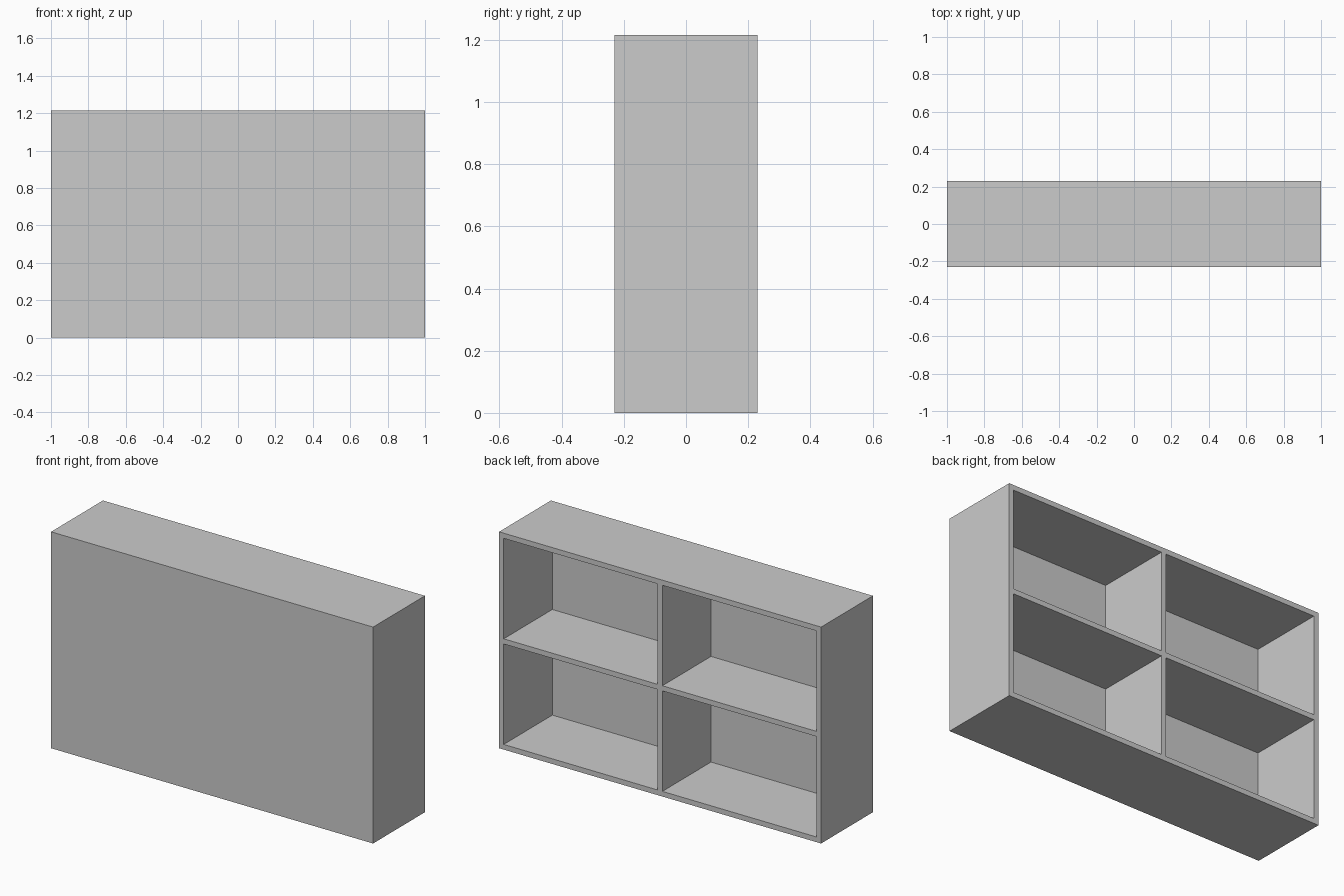
import bpy

if "Cube" in bpy.data.objects:
    bpy.data.objects.remove(bpy.data.objects["Cube"])

W, D, H = 2.0, 0.46, 1.215   # overall size
T = 0.029                    # board thickness
COLS, ROWS = 2, 2


def box(name, size, center):
    bpy.ops.mesh.primitive_cube_add(size=1, location=center)
    ob = bpy.context.object
    ob.name = name
    ob.scale = size
    bpy.ops.object.transform_apply(location=True, rotation=False, scale=True)
    return ob


# Shelf body: solid block, closed front panel at -y
shelf = box("shelf_unit", (W, D, H), (0, 0, H / 2))

# Compartments: equal openings cut in from the back
cw = (W - T * (COLS + 1)) / COLS
ch = (H - T * (ROWS + 1)) / ROWS
for i in range(COLS):
    for j in range(ROWS):
        x = -W / 2 + T + cw / 2 + i * (cw + T)
        z = T + ch / 2 + j * (ch + T)
        cutter = box("compartment_cutter", (cw, D, ch), (x, T, z))
        cutter.hide_render = True
        mod = shelf.modifiers.new("compartment", 'BOOLEAN')
        mod.operation = 'DIFFERENCE'
        mod.solver = 'EXACT'
        mod.object = cutter
        bpy.context.view_layer.objects.active = shelf
        bpy.ops.object.modifier_apply(modifier=mod.name)
        bpy.data.objects.remove(cutter, do_unlink=True)
